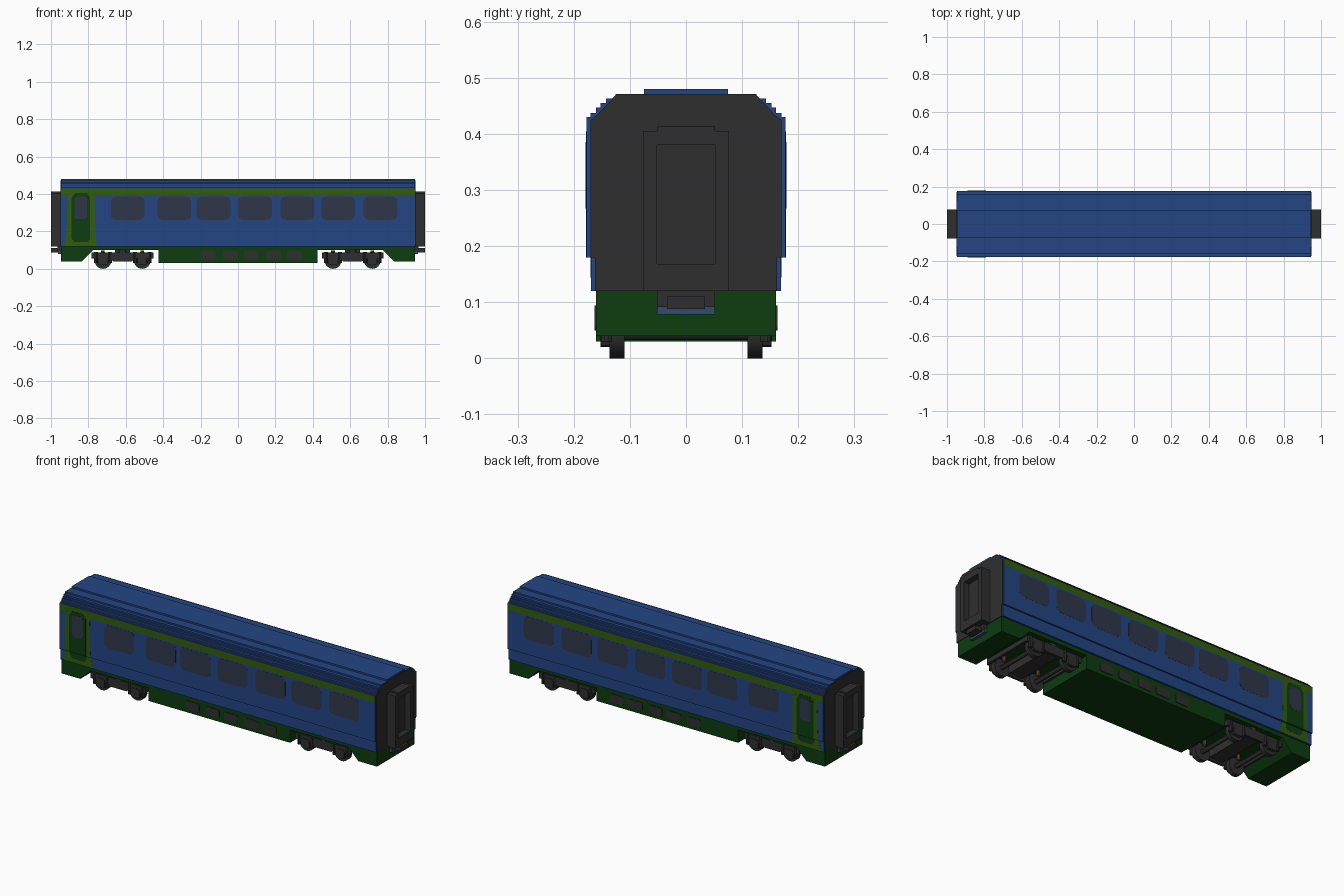
import bpy, bmesh, math
from mathutils import Matrix

cube = bpy.data.objects.get("Cube")
if cube:
    bpy.data.objects.remove(cube, do_unlink=True)


def material(name, rgb):
    m = bpy.data.materials.new(name)
    m.diffuse_color = (*rgb, 1)
    m.use_nodes = True
    bsdf = m.node_tree.nodes["Principled BSDF"]
    bsdf.inputs["Base Color"].default_value = (*rgb, 1)
    return m


BLUE = material("body blue", (0.017, 0.060, 0.230))
OLIVE = material("olive green", (0.032, 0.110, 0.004))
GREEN = material("dark green", (0.004, 0.045, 0.005))
GREY = material("dark grey", (0.028, 0.028, 0.028))
GLASS = material("window glass", (0.029, 0.037, 0.070))
TEAL = material("coupler teal", (0.028, 0.075, 0.125))
RUST = material("rust brown", (0.200, 0.070, 0.020))


def finish(name, bm, *mats):
    bmesh.ops.recalc_face_normals(bm, faces=bm.faces)
    me = bpy.data.meshes.new(name)
    bm.to_mesh(me)
    bm.free()
    for m in mats:
        me.materials.append(m)
    ob = bpy.data.objects.new(name, me)
    bpy.context.collection.objects.link(ob)
    return ob


def add_prism(bm, pts, axis, a, b):
    """Extrude a polygon along x (points are y, z) or along y (points are x, z)."""
    place = (lambda p, t: (t, p[0], p[1])) if axis == "x" else (lambda p, t: (p[0], t, p[1]))
    face = bm.faces.new([bm.verts.new(place(p, a)) for p in pts])
    new = bmesh.ops.extrude_face_region(bm, geom=[face])["geom"]
    for v in new:
        if isinstance(v, bmesh.types.BMVert):
            v.co["xyz".index(axis)] = b


def prism(name, pts, axis, a, b, *mats):
    bm = bmesh.new()
    add_prism(bm, pts, axis, a, b)
    return finish(name, bm, *mats)


def rect(x0, x1, z0, z1):
    return [(x0, z0), (x1, z0), (x1, z1), (x0, z1)]


def rounded(x0, x1, z0, z1, r, n=4):
    pts = []
    for k, (cx, cz) in enumerate(rect(x0 + r, x1 - r, z0 + r, z1 - r)):
        for i in range(n + 1):
            t = math.radians(180 + 90 * k + 90 * i / n)
            pts.append((cx + r * math.cos(t), cz + r * math.sin(t)))
    return pts


def both_sides(name, shapes, y0, y1, mat):
    """Thin plates on both long sides."""
    bm = bmesh.new()
    for s in (-1, 1):
        for pts in shapes:
            add_prism(bm, pts, "y", s * y0, s * y1)
    return finish(name, bm, mat)


def mirrored(half):
    return half + [(-y, z) for y, z in reversed(half)]


END = 0.947

# Body shell with stepped roof; band below the roof is olive
half = [(0.169, 0.12), (0.169, 0.18), (0.177, 0.18), (0.177, 0.393), (0.177, 0.43),
        (0.170, 0.43), (0.170, 0.437), (0.160, 0.437), (0.160, 0.447), (0.152, 0.447),
        (0.152, 0.455), (0.143, 0.455), (0.143, 0.463), (0.126, 0.463), (0.126, 0.471),
        (0.075, 0.471), (0.075, 0.48)]
body = prism("body_shell", mirrored(half), "x", -END, END, BLUE, OLIVE)
for f in body.data.polygons:
    if abs(f.normal.y) > 0.9 and 0.393 < f.center.z < 0.43:
        f.material_index = 1

# Underframe with end skirts and central equipment box
right_half = [(0.425, 0.03), (0.425, 0.10), (0.775, 0.10), (0.835, 0.04), (END, 0.04), (END, 0.12)]
prism("underframe", right_half + [(-x, z) for x, z in reversed(right_half)],
      "y", -0.16, 0.16, GREEN)
both_sides("equipment_hatches",
           [rounded(c - 0.04, c + 0.04, 0.05, 0.094, 0.008) for c in (-0.16, -0.04, 0.07, 0.19, 0.302)],
           0.158, 0.163, GREY)

# Side windows
both_sides("side_windows",
           [rounded(c - 0.09, c + 0.09, 0.262, 0.386, 0.026)
            for c in (-0.59, -0.34, -0.131, 0.091, 0.318, 0.535, 0.762)],
           0.175, 0.1776, GLASS)

# Entrance doors, split where the wall steps in
both_sides("door_surround_upper",
           [[(-0.917, 0.18), (-0.763, 0.18), (-0.767, 0.395), (-0.911, 0.395)]], 0.175, 0.1776, OLIVE)
both_sides("door_surround_lower",
           [[(-0.928, 0.123), (-0.755, 0.123), (-0.763, 0.18), (-0.917, 0.18)]], 0.166, 0.1696, OLIVE)
both_sides("door_upper",
           [[(-0.89, 0.18), (-0.79, 0.18), (-0.79, 0.38), (-0.808, 0.404), (-0.872, 0.404), (-0.89, 0.38)]],
           0.175, 0.1782, GREEN)
both_sides("door_lower",
           [[(-0.89, 0.18), (-0.89, 0.160), (-0.875, 0.144), (-0.805, 0.144), (-0.79, 0.160), (-0.79, 0.18)]],
           0.166, 0.1702, GREEN)
both_sides("door_window", [rounded(-0.874, -0.806, 0.267, 0.386, 0.018)], 0.175, 0.1788, GLASS)

# End walls, gangways and couplers
wall = mirrored([(0.162, 0.12), (0.162, 0.18), (0.170, 0.18), (0.170, 0.425), (0.160, 0.432),
                 (0.132, 0.462), (0.124, 0.471)])
for s, side in ((1, "left"), (-1, "right")):
    prism(f"end_wall_{side}", wall, "x", s * (END - 0.004), s * (END + 0.003), GREY)
    bm = bmesh.new()
    for y in (-1, 1):
        add_prism(bm, rect(y * 0.052, y * 0.077, 0.12, 0.405), "x", s * END, s)
    add_prism(bm, rect(-0.052, 0.052, 0.38, 0.413), "x", s * END, s)
    add_prism(bm, rect(-0.052, 0.052, 0.12, 0.168), "x", s * END, s)
    finish(f"gangway_frame_{side}", bm, GREY)
    prism(f"gangway_door_{side}", rect(-0.053, 0.053, 0.16, 0.39), "x", s * END, s * 0.968, GREY)
    prism(f"coupler_mount_{side}", rect(-0.052, 0.052, 0.092, 0.12), "x", s * 0.94, s * 0.965, GREY)
    prism(f"coupler_head_{side}", rect(-0.034, 0.034, 0.088, 0.110), "x", s * 0.96, s, GREY)
    prism(f"coupler_plate_{side}", rect(-0.052, 0.052, 0.078, 0.092), "x", s * 0.94, s * 0.962, TEAL)


# Bogies
def cylinder(bm, loc, r, depth, axis, n=24):
    m = Matrix.Translation(loc)
    if axis == "y":
        m = m @ Matrix.Rotation(math.pi / 2, 4, "X")
    bmesh.ops.create_cone(bm, cap_ends=True, segments=n, radius1=r, radius2=r, depth=depth, matrix=m)


for cx, label in ((-0.617, "right"), (0.613, "left")):
    wheels, frame, springs = bmesh.new(), bmesh.new(), bmesh.new()
    for dx in (-0.105, 0.105):
        x = cx + dx
        cylinder(wheels, (x, 0, 0.045), 0.012, 0.25, "y", 12)
        for s in (-1, 1):
            cylinder(wheels, (x, s * 0.123, 0.045), 0.045, 0.026, "y")
            # Axle box with spring pads on either side
            add_prism(frame, rounded(x - 0.026, x + 0.026, 0.02, 0.07, 0.01, 2), "y", s * 0.13, s * 0.152)
            for d in (-0.038, 0.038):
                cylinder(frame, (x + d, s * 0.142, 0.06), 0.011, 0.06, "z", 10)
            cylinder(springs, (x, s * 0.095, 0.085), 0.010, 0.025, "z", 10)
    outline = [(-0.165, 0.088), (-0.165, 0.055), (-0.07, 0.055), (-0.05, 0.04),
               (0.05, 0.04), (0.07, 0.055), (0.165, 0.055), (0.165, 0.088)]
    for s in (-1, 1):
        add_prism(frame, [(cx + x, z) for x, z in outline], "y", s * 0.136, s * 0.149)
        cylinder(frame, (cx, s * 0.125, 0.085), 0.025, 0.04, "z", 12)
    for x0, x1, z0, z1 in ((-0.04, 0.04, 0.05, 0.101), (-0.165, -0.152, 0.06, 0.085),
                           (0.152, 0.165, 0.06, 0.085)):
        add_prism(frame, rect(cx + x0, cx + x1, z0, z1), "y", -0.14, 0.14)
    finish(f"bogie_frame_{label}", frame, GREY)
    finish(f"suspension_springs_{label}", springs, RUST)
    ob = finish(f"wheelsets_{label}", wheels, GREY)
    bpy.ops.object.select_all(action="DESELECT")
    ob.select_set(True)
    bpy.context.view_layer.objects.active = ob
    bpy.ops.object.shade_smooth_by_angle()
